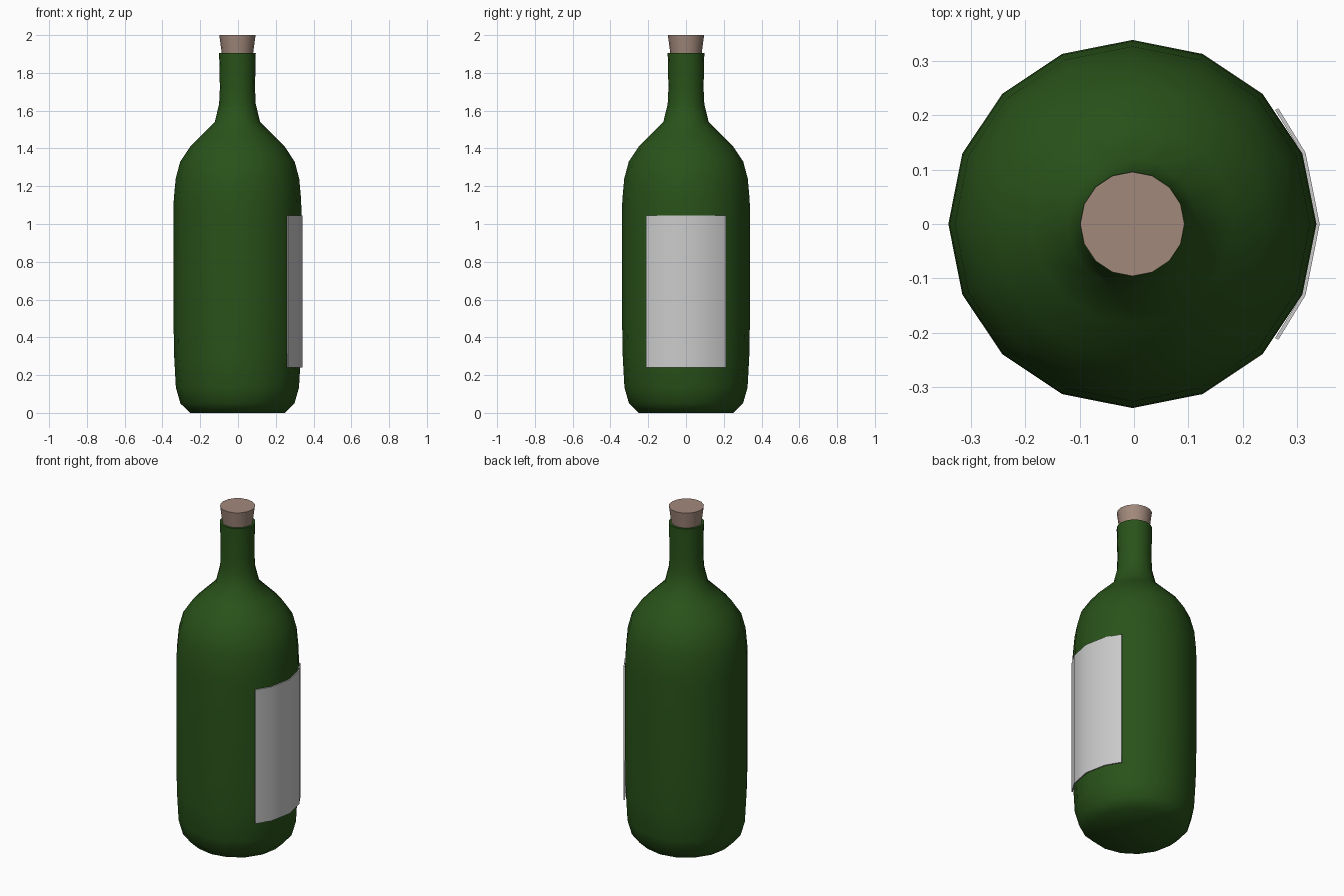
import bpy, bmesh, math

if "Cube" in bpy.data.objects:
    bpy.data.objects.remove(bpy.data.objects["Cube"])

SIDES = 16
CX = -0.003


def material(name, color):
    m = bpy.data.materials.new(name)
    m.diffuse_color = color
    m.use_nodes = True
    m.node_tree.nodes["Principled BSDF"].inputs["Base Color"].default_value = m.diffuse_color
    return m


def finish(name, bm, mat=None, angle=50):
    bmesh.ops.recalc_face_normals(bm, faces=bm.faces)
    me = bpy.data.meshes.new(name)
    bm.to_mesh(me)
    bm.free()
    ob = bpy.data.objects.new(name, me)
    bpy.context.collection.objects.link(ob)
    if mat:
        me.materials.append(mat)
    bpy.ops.object.select_all(action='DESELECT')
    ob.select_set(True)
    bpy.context.view_layer.objects.active = ob
    bpy.ops.object.shade_smooth_by_angle(angle=math.radians(angle))
    return ob


def lathe(name, profile, mat):
    """Revolve (radius, z) points and cap both ends."""
    bm = bmesh.new()
    rings = []
    for r, z in profile:
        rings.append([bm.verts.new((CX + r * math.cos(2 * math.pi * i / SIDES),
                                    r * math.sin(2 * math.pi * i / SIDES), z))
                      for i in range(SIDES)])
    for a, b in zip(rings, rings[1:]):
        for i in range(SIDES):
            j = (i + 1) % SIDES
            bm.faces.new((a[i], a[j], b[j], b[i]))
    bm.faces.new(rings[0])
    bm.faces.new(rings[-1])
    return finish(name, bm, mat)


green = material("green_glass", (0.022, 0.085, 0.010, 1))
tan = material("cork", (0.36, 0.25, 0.20, 1))

# Bottle body, shoulder and neck
lathe("bottle", [
    (0.25, 0.0), (0.302, 0.05), (0.326, 0.135), (0.335, 0.30), (0.339, 0.52),
    (0.339, 1.06), (0.337, 1.13), (0.327, 1.24), (0.303, 1.33), (0.25, 1.41),
    (0.185, 1.475), (0.12, 1.54), (0.097, 1.635), (0.093, 1.72),
    (0.097, 1.905)], green)

# Tapered stopper
lathe("stopper", [(0.080, 1.88), (0.096, 2.0)], tan)

# Thin label wrapped round the right side
outer = [(0.266, -0.213), (0.316, -0.131), (0.342, 0),
         (0.316, 0.131), (0.266, 0.213)]
inner = [(0.260, -0.210), (0.310, -0.129), (0.336, 0),
         (0.310, 0.129), (0.260, 0.210)]
bm = bmesh.new()
loops = [[bm.verts.new((x, y, z)) for x, y in side]
         for side, z in ((outer, 0.24), (outer, 1.045), (inner, 1.045), (inner, 0.24))]
for k in range(4):
    a, b = loops[k], loops[(k + 1) % 4]
    for i in range(4):
        bm.faces.new((a[i], a[i + 1], b[i + 1], b[i]))
for end in (0, 4):
    bm.faces.new([l[end] for l in loops])
finish("label", bm)
